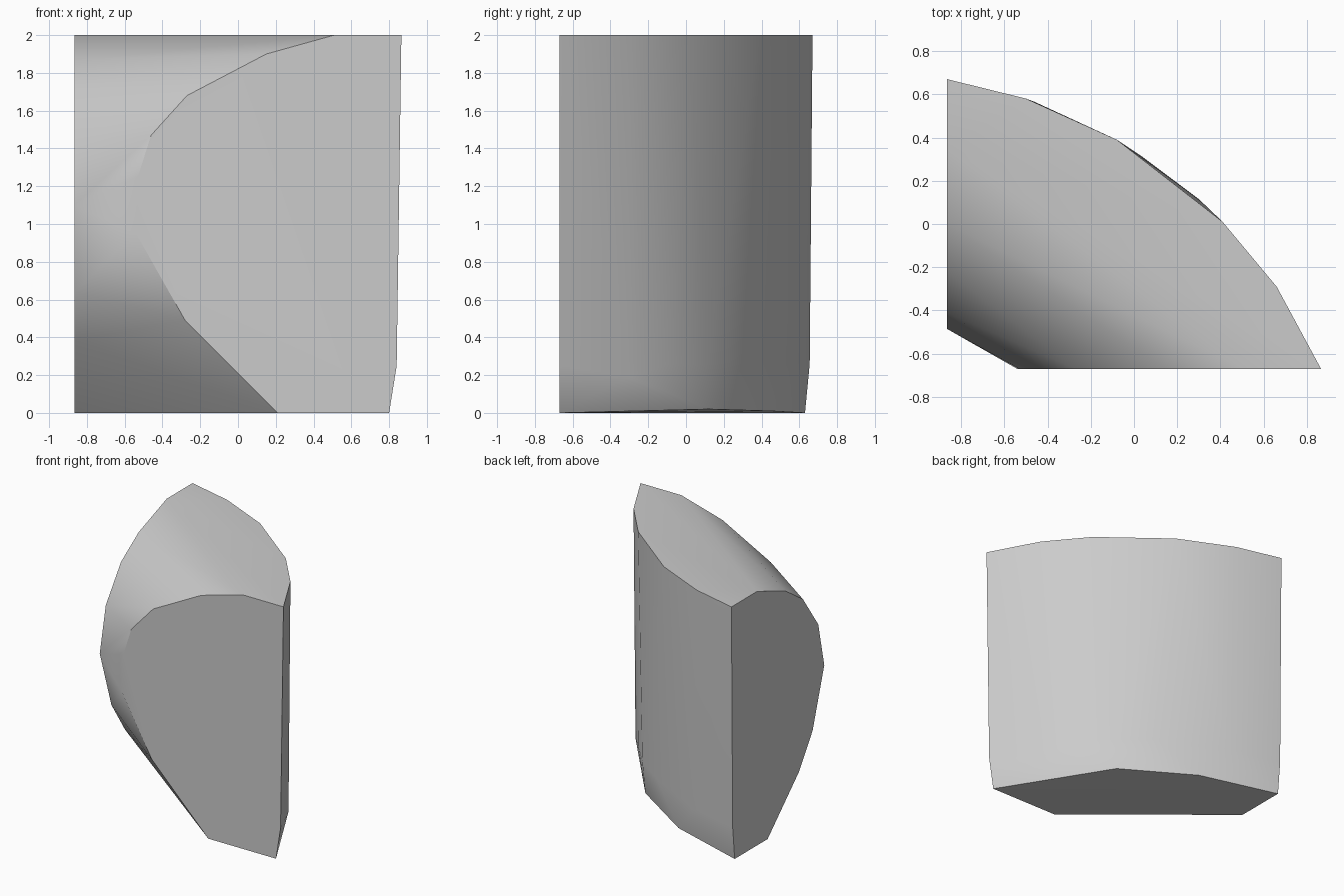
import bpy, bmesh, math

old = bpy.data.objects.get("Cube")
if old:
    bpy.data.objects.remove(old, do_unlink=True)

SIDE_X, FRONT_Y, TOP_Z = -0.865, -0.67, 2.0

# Cut side outline (y, z) and cut front outline (x, z)
side = [(0.67, 2), (0.35, 2), (0, 1.87), (-0.22, 1.72), (-0.41, 1.45),
        (-0.485, 1.1), (-0.34, 0.64), (-0.17, 0.38), (0.22, 0), (0.63, 0)]
front = [(0.865, 2), (0.51, 2), (0.15, 1.9), (-0.27, 1.68), (-0.46, 1.47),
         (-0.53, 1.25), (-0.54, 0.95), (-0.28, 0.49), (0.21, 0), (0.8, 0)]

# Curved back: rim at the top, belt above the chamfer, foot at the ground
rim = [(-0.5, 0.58), (-0.08, 0.39), (0.41, 0.01), (0.66, -0.29)]
belt = [(-0.865, 0.655, 0.26), (-0.46, 0.565, 0.26), (0.04, 0.31, 0.27),
        (0.3, 0.115, 0.26), (0.48, -0.09, 0.26), (0.65, -0.3, 0.19), (0.84, -0.67, 0.25)]
foot = [(-0.25, 0.45, 0.01), (0.27, 0.12, 0.02)]

points = [(SIDE_X, y, z) for y, z in side]
points += [(x, FRONT_Y, z) for x, z in front]
points += [(x, y, TOP_Z) for x, y in rim]
points += belt + foot

# Wrap the outlines into one solid chunk and merge the flat cuts
bm = bmesh.new()
for p in points:
    bm.verts.new(p)
hull = bmesh.ops.convex_hull(bm, input=bm.verts[:])
loose = [v for v in bm.verts if not v.link_faces]
bmesh.ops.delete(bm, geom=loose, context='VERTS')
bmesh.ops.dissolve_limit(bm, angle_limit=math.radians(0.3),
                         verts=bm.verts[:], edges=bm.edges[:])
bmesh.ops.recalc_face_normals(bm, faces=bm.faces[:])
mesh = bpy.data.meshes.new("stone_chunk")
bm.to_mesh(mesh)
bm.free()
chunk = bpy.data.objects.new("stone_chunk", mesh)
bpy.context.collection.objects.link(chunk)

# Plain grey stone
grey = bpy.data.materials.new("grey_stone")
grey.use_nodes = True
colour = (0.6, 0.6, 0.6, 1)
grey.diffuse_color = colour
grey.node_tree.nodes["Principled BSDF"].inputs["Base Color"].default_value = colour
mesh.materials.append(grey)

# Smooth the rounded surfaces, keep the cut edges crisp
bpy.ops.object.select_all(action='DESELECT')
chunk.select_set(True)
bpy.context.view_layer.objects.active = chunk
bpy.ops.object.shade_smooth_by_angle(angle=math.radians(30))
weighted = chunk.modifiers.new("weighted_normals", 'WEIGHTED_NORMAL')
weighted.keep_sharp = True
